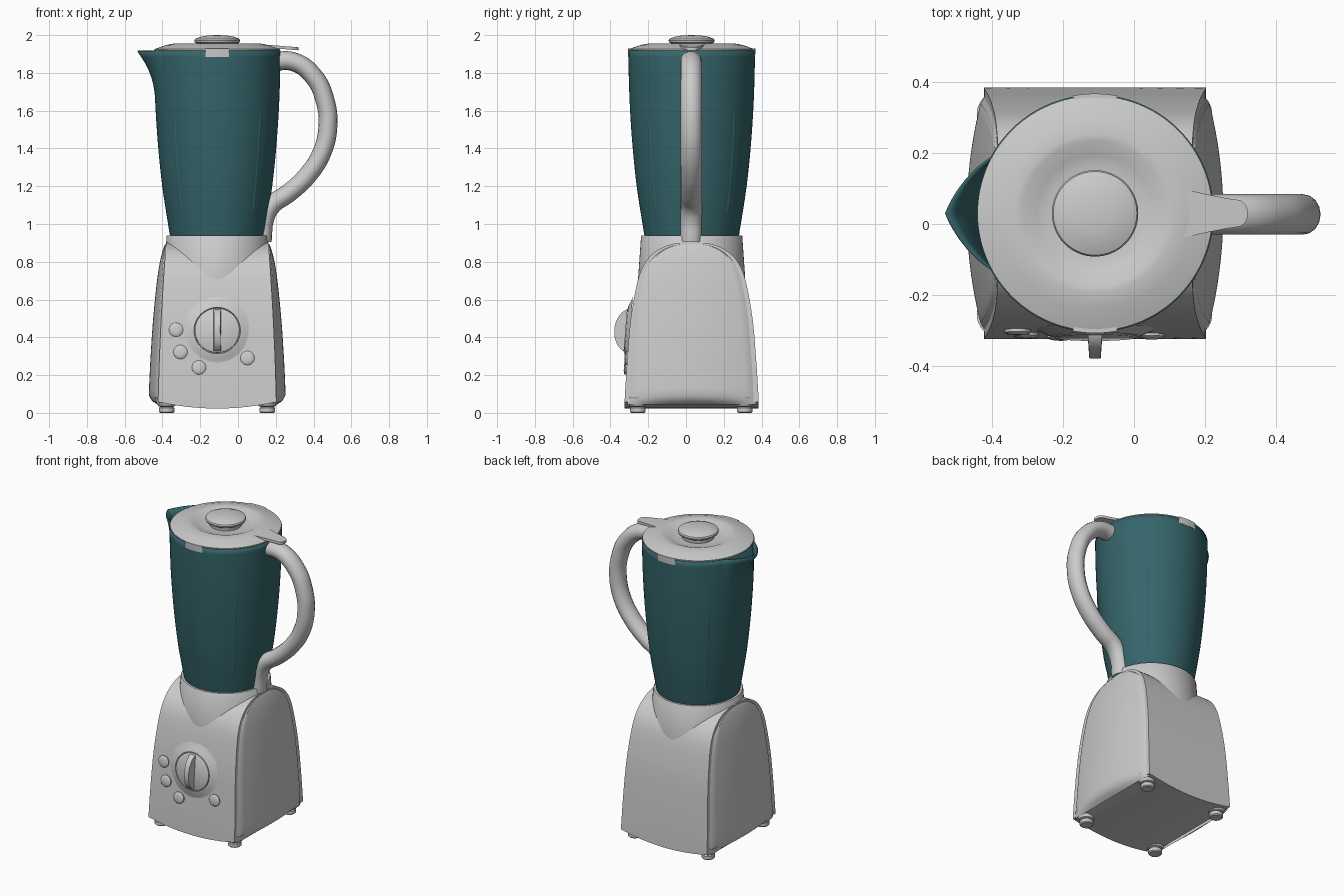
import bpy, bmesh, math
from mathutils import Vector, Matrix

if "Cube" in bpy.data.objects:
    bpy.data.objects.remove(bpy.data.objects["Cube"])

CX, CY = -0.11, 0.03      # common axis of jar, lid and base
teal = bpy.data.materials.new("teal_glass")
teal.diffuse_color = (0.035, 0.13, 0.145, 1)
teal.use_nodes = True
teal.node_tree.nodes["Principled BSDF"].inputs["Base Color"].default_value = teal.diffuse_color


def finish(name, bm, mat=None):
    bmesh.ops.remove_doubles(bm, verts=bm.verts, dist=1e-5)
    bmesh.ops.recalc_face_normals(bm, faces=bm.faces)
    me = bpy.data.meshes.new(name)
    bm.to_mesh(me)
    bm.free()
    ob = bpy.data.objects.new(name, me)
    bpy.context.collection.objects.link(ob)
    if mat:
        me.materials.append(mat)
    return ob


def smooth(pts, k=4):
    """Catmull-Rom through 2D points."""
    p = [Vector(q) for q in pts]
    p = [2 * p[0] - p[1]] + p + [2 * p[-1] - p[-2]]
    out = []
    for i in range(1, len(p) - 2):
        a, b, c, d = p[i - 1:i + 3]
        for j in range(k):
            t = j / k
            out.append(0.5 * (2 * b + (c - a) * t + (2 * a - 5 * b + 4 * c - d) * t * t
                              + (3 * b - a - 3 * c + d) * t ** 3))
    return out + [p[-2]]


def grid(bm, rows, wrap=False):
    vs = [[bm.verts.new(c) for c in r] for r in rows]
    n = len(rows[0])
    for r0, r1 in zip(vs, vs[1:]):
        for j in range(n if wrap else n - 1):
            k = (j + 1) % n
            bm.faces.new((r0[j], r0[k], r1[k], r1[j]))


def lathe(name, prof, loc, n=64, tilt=0, extra=lambda a, z: 0, mat=None):
    bm = bmesh.new()
    rows = []
    for r, z in prof:
        ring = []
        for i in range(n):
            a = 2 * math.pi * i / n
            rr = r + extra(a, z)
            ring.append((rr * math.cos(a), rr * math.sin(a), z))
        rows.append(ring)
    grid(bm, rows, True)
    bm.transform(Matrix.Translation(loc) @ Matrix.Rotation(tilt, 4, 'X'))
    return finish(name, bm, mat)


def tube(name, pts, loc, depth, yscale=1, mat=None):
    cu = bpy.data.curves.new(name, 'CURVE')
    cu.dimensions = '3D'
    cu.bevel_depth, cu.bevel_resolution, cu.resolution_u = depth, 6, 8
    cu.use_fill_caps = True
    sp = cu.splines.new('BEZIER')
    sp.bezier_points.add(len(pts) - 1)
    for b, p in zip(sp.bezier_points, pts):
        b.co = p
        b.handle_left_type = b.handle_right_type = 'AUTO'
    ob = bpy.data.objects.new(name, cu)
    ob.location, ob.scale = loc, (1, yscale, 1)
    bpy.context.collection.objects.link(ob)
    if mat:
        cu.materials.append(mat)
    bpy.ops.object.select_all(action='DESELECT')
    ob.select_set(True)
    bpy.context.view_layer.objects.active = ob
    bpy.ops.object.convert(target='MESH')
    return ob


# Base shell: arch profile (half depth, height) swept across x
arch = smooth([(.355, .03), (.35, .15), (.34, .3), (.328, .45), (.31, .58), (.28, .72),
               (.24, .805), (.18, .862), (.1, .895), (0, .905)])


def half_x(z):
    return .313 - .042 * (max(z, 0) / .9) ** 1.6


bm = bmesh.new()
loop = [(-w, z) for w, z in arch] + [(w, z) for w, z in reversed(arch[:-1])]
rows = []
for i in range(13):
    s = i / 6 - 1
    rows.append([(CX + s * half_x(z), CY + y, z + .035 * s * s * max(0, 1 - (z - .03) / .12)
                  - (.007 if z < .031 else 0)) for y, z in loop])
grid(bm, rows, True)
for r in (rows[0], rows[-1]):
    n = len(r)
    grid(bm, [(r[i], r[n - 1 - i]) for i in range(n // 2 + 1)])
finish("base_shell", bm)

# Bulged side panels, rounded under at the bottom
for side, label in ((1, "right"), (-1, "left")):
    bm = bmesh.new()
    rows = []
    zs = [(arch[0][0], .045), (arch[0][0], .062), (.354, .075), (.353, .095)] + \
         [(w, .045 + (z - .03) * .972) for w, z in arch if z > .1]
    for w, z in zs:
        fade = min(1, max(0, (z - .045) / .05)) ** .5
        row = []
        for j in range(25):
            u = j / 12 - 1
            x = half_x(z) + .37 * w * w * (1 - u * u) * fade + .004
            if abs(u) == 1 or w < 1e-4:
                x -= .012
            row.append((CX + side * x, CY + .96 * w * u, z))
        rows.append(row)
    grid(bm, rows)
    finish(label + "_side_panel", bm)

# Collar that holds the jar
lathe("collar", [(0, .6), (.288, .6), (.283, .72), (.268, .935), (.264, .94), (.25, .94),
                 (.246, .92), (0, .92)], (CX, CY, 0))


# Jar with pouring spout on the left
def spout(a, z):
    d = abs(a - math.pi) / math.radians(28)
    return .09 * max(0, 1 - d) * max(0, (z - 1.66) / .258) ** 2.2


jar_prof = smooth([(.24, .925), (.257, 1.03), (.283, 1.2), (.304, 1.4), (.318, 1.6),
                   (.325, 1.78), (.327, 1.918)])
jar = lathe("jar", [(0, .925)] + jar_prof, (CX, CY, 0), 128, extra=spout, mat=teal)
mod = jar.modifiers.new("wall", 'SOLIDIFY')
mod.thickness, mod.offset = .008, -1

# Four vertical ribs on the jar
for i in range(4):
    a = math.pi / 4 + i * math.pi / 2
    tube(f"jar_rib_{i + 1}", [((r - .008) * math.cos(a), (r - .008) * math.sin(a), z) for r, z in
         ((.245, 1.0), (.265, 1.08), (.283, 1.2), (.304, 1.4), (.316, 1.58), (.312, 1.66))],
         (CX, CY, 0), .018, mat=teal)

# Lid with dished centre, and its knob
lathe("lid", [(0, 1.915), (.33, 1.915), (.332, 1.926), (.27, 1.948), (.225, 1.956), (.205, 1.955),
              (.165, 1.938), (.13, 1.93), (0, 1.93)], (CX, CY, 0), 96)
lathe("lid_knob", [(.095, 1.925), (.098, 1.95), (.119, 1.962), (.122, 1.972), (.118, 1.98),
                   (.09, 1.991), (.05, 1.998), (0, 2.0)], (CX, CY, 0))

# Lid tongue above the handle
half = [(.115, .075), (.16, .064), (.21, .053), (.26, .043), (.3, .037), (.315, .026), (.32, .012)]
bm = bmesh.new()
outline = half + [(x, -w) for x, w in reversed(half)]
f = bm.faces.new([bm.verts.new((x, CY + w, 1.952 - .08 * (x - .115))) for x, w in outline])
ext = bmesh.ops.extrude_face_region(bm, geom=[f])
for v in ext["geom"]:
    if isinstance(v, bmesh.types.BMVert):
        v.co.z -= .016
finish("lid_tongue", bm)

# Lid clips at front and back
for s, label in ((-1, "front"), (1, "back")):
    bm = bmesh.new()
    rows = []
    for r, z in ((.322, 1.885), (.336, 1.885), (.338, 1.928), (.322, 1.928), (.322, 1.885)):
        rows.append([(CX + r * math.sin(t * .031), CY + s * r * math.cos(t * .031), z)
                     for t in range(-6, 7)])
    grid(bm, rows)
    bmesh.ops.holes_fill(bm, edges=bm.edges)
    finish(label + "_lid_clip", bm)

# Handle
tube("handle", [(x, 0, z) for x, z in
     ((.17, 1.86), (.3, 1.857), (.405, 1.775), (.462, 1.65), (.476, 1.52), (.445, 1.38),
      (.37, 1.26), (.27, 1.165), (.18, 1.1), (.142, 1.03), (.128, .91))],
     (0, CY - .003, 0), .05, 1.14)


# Dial and buttons on the sloped front
def front_y(z):
    for (w0, z0), (w1, z1) in zip(arch, arch[1:]):
        if z0 <= z <= z1:
            return CY - (w0 + (w1 - w0) * (z - z0) / (z1 - z0))


TILT = math.radians(85.5)
dz = .435
lathe("dial_surround", [(.18, -.004), (.155, .004), (.135, .014), (.123, .017), (.121, .006), (0, .006)],
      (CX, front_y(dz), dz), 48, TILT)
lathe("dial", [(.118, 0), (.118, .018), (.112, .022), (0, .022)], (CX, front_y(dz), dz), 48, TILT)
bm = bmesh.new()
bmesh.ops.create_cone(bm, cap_ends=True, segments=48, radius1=.115, radius2=.115, depth=.042,
                      matrix=Matrix.Rotation(math.pi / 2, 4, 'Y'))
for v in bm.verts:
    v.co.y *= .08 / .115
    v.co.x *= 1 - 3 * max(0, -v.co.y)
bm.transform(Matrix.Translation((CX, front_y(dz), dz)) @ Matrix.Rotation(TILT - math.pi / 2, 4, 'X'))
finish("dial_grip", bm)
for i, (x, z) in enumerate(((-.328, .44), (-.305, .322), (-.207, .24), (.05, .29))):
    lathe(f"button_{i + 1}", [(.037, -.01), (.037, .007), (.033, .011), (.018, .014), (0, .015)],
          (x, front_y(z), z), 32, TILT)

# Feet
for i, x in enumerate((CX - .268, CX + .265)):
    for j, y in enumerate((CY - .285, CY + .28)):
        lathe(f"foot_{i * 2 + j + 1}", [(0, 0), (.035, 0), (.041, .006), (.041, .026), (.034, .032),
              (.045, .036), (.05, .05), (.066, .085), (0, .085)], (x, y, 0), 32)

bpy.ops.object.select_all(action='SELECT')
bpy.context.view_layer.objects.active = jar
bpy.ops.object.shade_smooth_by_angle(angle=math.radians(35))
